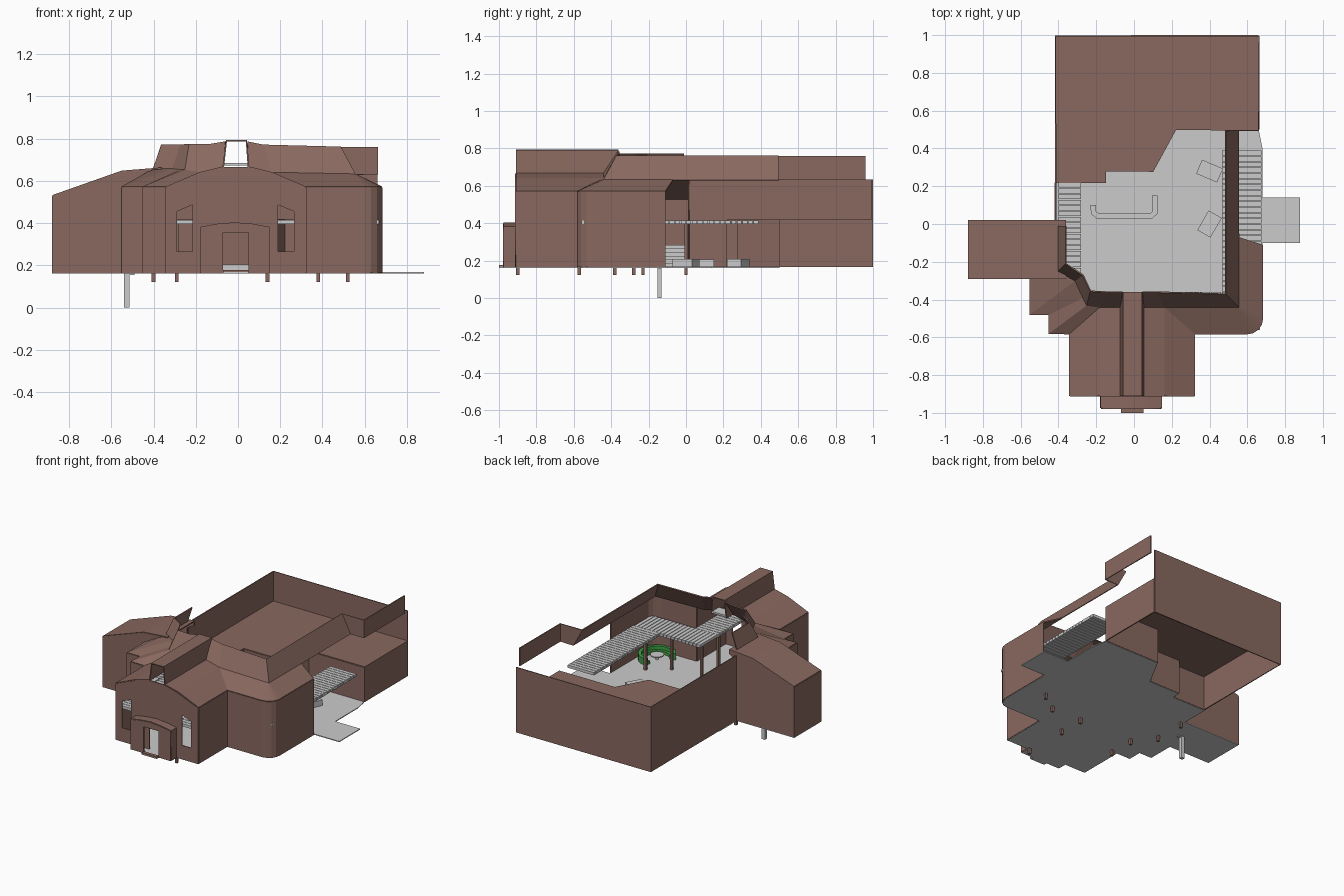
import bpy, bmesh, math
from mathutils import Matrix, Vector

if "Cube" in bpy.data.objects:
    bpy.data.objects.remove(bpy.data.objects["Cube"])

def material(name, col):
    m = bpy.data.materials.new(name)
    m.diffuse_color = (*col, 1)
    m.use_nodes = True
    m.node_tree.nodes["Principled BSDF"].inputs["Base Color"].default_value = m.diffuse_color
    return m

BROWN = material("brown_stucco", (0.25, 0.14, 0.115))
GREEN = material("green_seat", (0.05, 0.35, 0.06))
G = 0.165      # floor level
E = 0.57       # eave level
D = 0.395      # upper deck level

def finish(name, bm, mat=None, thick=0, offset=0):
    me = bpy.data.meshes.new(name)
    bm.to_mesh(me)
    bm.free()
    ob = bpy.data.objects.new(name, me)
    bpy.context.collection.objects.link(ob)
    if mat:
        me.materials.append(mat)
    if thick:
        s = ob.modifiers.new("thickness", 'SOLIDIFY')
        s.thickness, s.offset = thick, offset
    return ob

def sheet(name, row_a, row_b, mat=BROWN, thick=0.008):
    """Ruled surface between two rows of points."""
    bm = bmesh.new()
    a = [bm.verts.new(p) for p in row_a]
    b = [bm.verts.new(p) for p in row_b]
    for i in range(len(a) - 1):
        bm.faces.new((a[i], a[i + 1], b[i + 1], b[i]))
    bmesh.ops.remove_doubles(bm, verts=bm.verts, dist=1e-5)
    bmesh.ops.recalc_face_normals(bm, faces=bm.faces)
    return finish(name, bm, mat, thick)

def wall(name, path, z0, z1, mat=BROWN):
    return sheet(name, [(x, y, z0) for x, y in path], [(x, y, z1) for x, y in path], mat)

def slab(name, pts, z, thick, mat=None):
    bm = bmesh.new()
    f = bm.faces.new([bm.verts.new((x, y, z)) for x, y in pts])
    r = bmesh.ops.extrude_face_region(bm, geom=[f])
    bmesh.ops.translate(bm, vec=(0, 0, -thick), verts=[v for v in r["geom"] if isinstance(v, bmesh.types.BMVert)])
    bmesh.ops.recalc_face_normals(bm, faces=bm.faces)
    return finish(name, bm, mat)

def add_box(bm, x0, x1, y0, y1, z0, z1, rot=0):
    c = Vector(((x0 + x1) / 2, (y0 + y1) / 2, (z0 + z1) / 2))
    m = Matrix.Translation(c) @ Matrix.Rotation(rot, 4, 'Z') @ Matrix.Diagonal((x1 - x0, y1 - y0, z1 - z0, 1))
    bmesh.ops.create_cube(bm, size=1, matrix=m)

def boxes(name, items, mat=None):
    bm = bmesh.new()
    for it in items:
        add_box(bm, *it)
    return finish(name, bm, mat)

def panel(name, loops, y):
    """Upright panel in the xz plane; extra loops become holes."""
    cu = bpy.data.curves.new(name, 'CURVE')
    cu.dimensions, cu.fill_mode, cu.extrude = '2D', 'BOTH', 0.004
    for lp in loops:
        s = cu.splines.new('POLY')
        s.points.add(len(lp) - 1)
        for p, (x, z) in zip(s.points, lp):
            p.co = (x, z, 0, 1)
        s.use_cyclic_u = True
    cu.materials.append(BROWN)
    ob = bpy.data.objects.new(name, cu)
    bpy.context.collection.objects.link(ob)
    ob.matrix_world = Matrix.Translation((0, y, 0)) @ Matrix.Rotation(math.pi / 2, 4, 'X')
    bpy.ops.object.select_all(action='DESELECT')
    ob.select_set(True)
    bpy.context.view_layer.objects.active = ob
    bpy.ops.object.convert(target='MESH')

def boards(name, x0, x1, y0, y1, along_y=True, step=0.03):
    lo, hi = (y0, y1) if along_y else (x0, x1)
    n = max(1, round((hi - lo) / step))
    s, out = (hi - lo) / n, []
    for i in range(n):
        a, b = lo + i * s + 0.002, lo + (i + 1) * s - 0.002
        out.append((x0, x1, a, b, D, D + 0.02) if along_y else (a, b, y0, y1, D, D + 0.02))
    boxes(name, out)

# Ground floor
slab("floor", [(-.07, -1), (.05, -1), (.05, -.975), (.145, -.975), (.145, -.91), (.32, -.91), (.32, -.58),
     (.61, -.58), (.66, -.555), (.68, -.5), (.68, -.1), (.88, -.1), (.88, .14), (.68, .14), (.68, .4),
     (.66, .5), (.22, .5), (.1, .28), (-.15, .28), (-.15, .22), (-.42, .22), (-.42, .02), (-.88, .02),
     (-.88, -.29), (-.55, -.29), (-.55, -.48), (-.45, -.48), (-.45, -.58), (-.34, -.58), (-.34, -.91),
     (-.175, -.91), (-.175, -.975), (-.07, -.975)], G + .003, .006)
boxes("threshold", [(-.07, .05, -1, -.975, G, G + .012)], BROWN)

# Rear block: roof slab, inner walls, tall outer walls
edge = [(.66, .5), (.22, .5), (.1, .28), (-.15, .28), (-.15, .22), (-.415, .22)]
slab("rear_roof", edge + [(-.415, .996), (.66, .996)], .42, .008, BROWN)
wall("rear_inner_wall", edge, G, .415)
wall("rear_right_wall", [(.66, .5), (.66, .996)], G, .42)
wall("rear_outer_wall", [(.66, .996), (-.415, .996), (-.415, .02)], G, .635)

# Front outer walls
wall("right_curved_wall", [(.68, -.11), (.68, -.5)] +
     [(.60 + .08 * math.cos(a), -.5 - .08 * math.sin(a)) for a in (.4, .8, 1.2)] + [(.6, -.58), (.32, -.58)], G, E)
wall("left_stepped_wall", [(-.34, -.58), (-.45, -.58), (-.45, -.48), (-.55, -.48), (-.55, -.29)], G, E)
for s, x in (("left", -.34), ("right", .32)):
    wall(s + "_hall_wall", [(x, -.91), (x, -.58)], G, E)

# Entrance hall front, with gable, windows and doorway
door = [(.05, G), (.05, .355), (-.07, .355), (-.07, G)]
panel("hall_front_wall", [
    [(-.34, G), (-.34, E), (-.17, .638), (-.07, .665), (.05, .665), (.15, .638), (.32, E), (.32, G)] + door,
    [(-.29, .265), (-.29, .455), (-.215, .487), (-.215, .265)],
    [(.19, .265), (.19, .487), (.265, .455), (.265, .265)]], -.91)
arch = [(-.175, .38), (-.1, .393), (-.015, .4), (.07, .393), (.145, .38)]
panel("porch_front", [[(-.175, G)] + arch + [(.145, G)] + door], -.975)
pf = [(-.175, G)] + arch + [(.145, G)]
sheet("porch_shell", [(x, -.975, z) for x, z in pf], [(x, -.91, z) for x, z in pf])

# Gable roof slopes and the raised tunnel on the ridge
for s, xs in (("left", (-.34, -.18, -.07)), ("right", (.32, .16, .05))):
    sheet(s + "_gable_roof", [(x, -.91, z) for x, z in zip(xs, (E, .638, .665))],
          [(xs[0], -.58, E), (xs[1], -.44, .638), (xs[2], -.44, .665)])
prof = [(-.07, .665), (-.055, .79), (.04, .79), (.05, .665)]
sheet("ridge_tunnel", [(x, -.91, z) for x, z in prof], [(x, -.36, z) for x, z in prof])
boxes("tunnel_plate", [(-.065, .045, -.44, -.36, .672, .685)])

# Sloped skirt roofs between eaves and parapets
c = (.555, -.44, .63)
sheet("right_skirt_roof",
      [(.68, -.11, E), (.68, -.5, E)] +
      [(.60 + .08 * math.cos(a), -.5 - .08 * math.sin(a), E) for a in (.4, .8, 1.2)] + [(.6, -.58, E), (.32, -.58, E)],
      [(.555, -.07, .63), c, (.554, -.44, .63), (.553, -.44, .63), (.552, -.44, .63), (.55, -.44, .63), (.16, -.44, .638)])
sheet("left_skirt_roof",
      [(-.34, -.58, E), (-.45, -.58, E), (-.45, -.48, E), (-.55, -.48, E), (-.55, -.29, E)],
      [(-.18, -.44, .638), (-.25, -.43, .65), (-.27, -.39, .65), (-.31, -.3, .655), (-.40, -.25, .655)])

# Leaning parapets around the courtyard
sheet("right_parapet",
      [(.05, -.44, .665), (.16, -.44, .638), (.555, -.44, .63), (.555, .495, .63), (.66, .495, .63), (.66, .96, .63)],
      [(.045, -.36, .785), (.12, -.36, .77), (.485, -.37, .76), (.485, .495, .76), (.66, .495, .76), (.66, .96, .76)])
sheet("left_parapet",
      [(-.07, -.44, .665), (-.18, -.44, .638), (-.25, -.43, .65), (-.31, -.3, .655), (-.40, -.25, .655), (-.40, -.01, .655)],
      [(-.06, -.36, .785), (-.14, -.36, .772), (-.23, -.355, .772), (-.27, -.27, .772), (-.36, -.21, .772), (-.36, -.01, .772)])

# Left wing
wp = [(-.876, .53), (-.55, .645), (-.36, .66)]
sheet("wing_roof", [(x, -.29, z) for x, z in wp], [(x, .02, z) for x, z in wp])
wall("wing_end_wall", [(-.876, -.29), (-.876, .02)], G, .53)
panel("wing_back_wall", [[(-.88, G)] + wp + [(-.36, .63), (-.415, .6), (-.415, G)]], .016)
panel("wing_front_wall", [[(-.88, G), (-.88, .53), (-.55, .645), (-.4, .655), (-.55, E), (-.55, G)]], -.288)
boxes("wing_steps", [(-.72, -.46 - i * .03, -.26, 0, G + i * .02, G + (i + 1) * .02) for i in range(6)])
boxes("support_post", [(-.54, -.515, -.153, -.13, 0, G), (-.54, -.49, -.153, -.13, .155, G)])

# Upper walkway and its posts
boards("right_walkway", .465, .675, -.36, .39)
boards("front_walkway", .14, .67, -.56, -.36, False)
boards("right_balcony", .14, .315, -.9, -.56)
boards("left_walkway", -.4, -.28, -.38, .22)
boards("left_balcony", -.335, -.2, -.9, -.38)
posts = [(.52, -.28), (.38, -.38), (.14, -.38), (.14, -.57), (.14, -.9), (-.29, -.57), (-.29, -.38),
         (-.4, -.23), (-.4, 0)]
boxes("walkway_posts", [(x - .009, x + .009, y - .009, y + .009, .122, D) for x, y in posts], BROWN)

# Courtyard furniture: tables and a hooked counter
boxes("tables", [(.34, .46, .24, .32, G, .21, -.4), (.34, .46, -.04, .04, G, .21, 1.05)])
path = [(-.215, .1), (-.215, .06), (-.19, .042), (.09, .042), (.11, .06), (.11, .15)]
o = wall("counter", path, G, .205, None)
o.modifiers["thickness"].thickness = .03

# Curved green bench with round table in the rounded corner
arc = [math.radians(-150 + i * 20) for i in range(13)]
for nm, r, z in (("bench_seat", .095, .19), ("bench_back", .115, .215)):
    o = wall(nm, [(.55 + r * math.cos(a), -.455 + r * math.sin(a)) for a in arc], G, z, GREEN)
    o.modifiers["thickness"].thickness = .022
bm = bmesh.new()
for r, z, h in ((.045, .2, .008), (.01, .182, .035)):
    bmesh.ops.create_cone(bm, cap_ends=True, segments=16, radius1=r, radius2=r, depth=h,
                          matrix=Matrix.Translation((.55, -.455, z)))
finish("round_table", bm)
